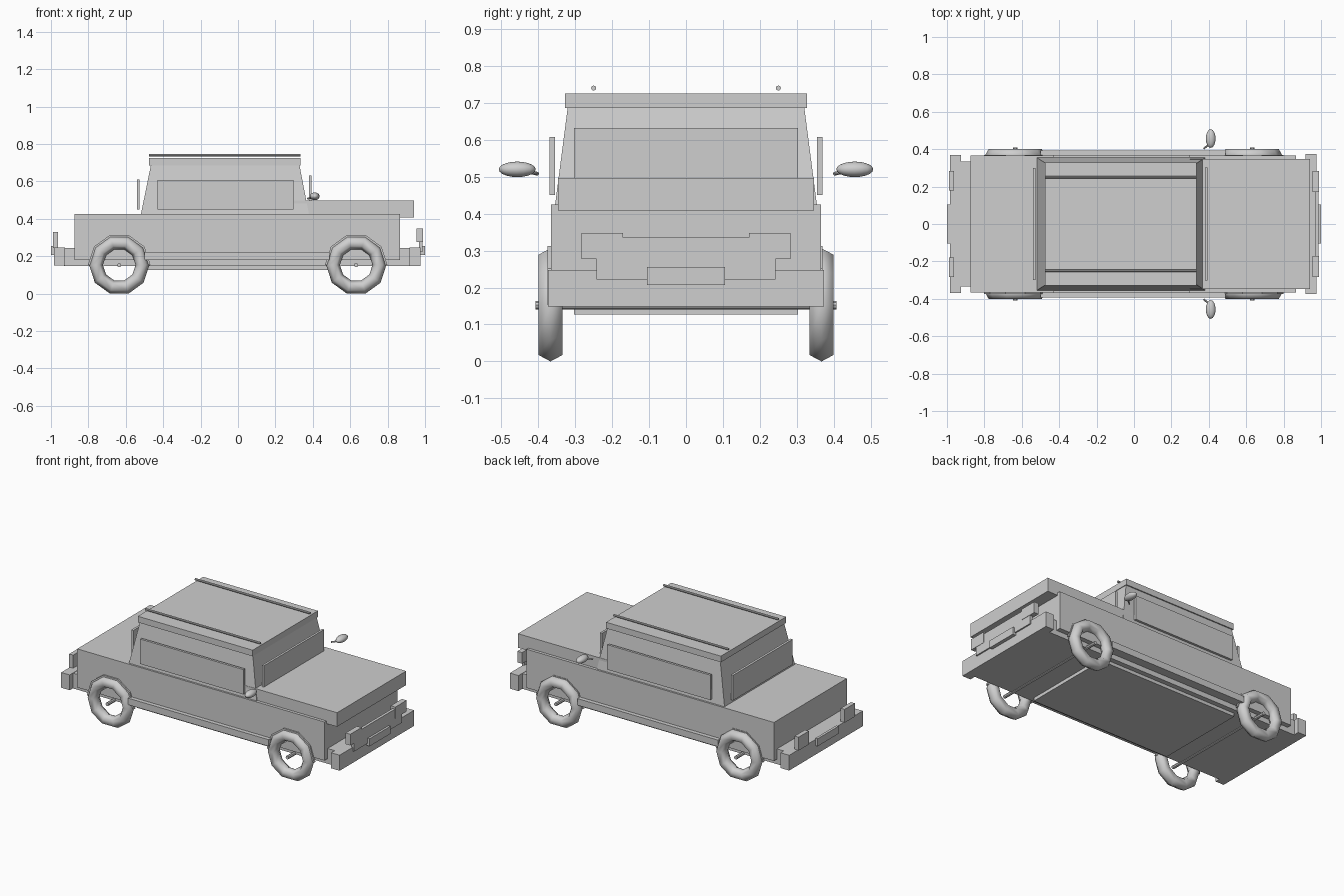
import bpy, bmesh, math
from mathutils import Vector

old = bpy.data.objects.get("Cube")
if old:
    bpy.data.objects.remove(old)

SHADE = (0.62, 0.62, 0.62, 1)
grey = bpy.data.materials.new("plain_grey")
grey.use_nodes = True
grey.diffuse_color = SHADE
grey.node_tree.nodes["Principled BSDF"].inputs["Base Color"].default_value = SHADE


def finish(name, bm, smooth=False):
    bmesh.ops.recalc_face_normals(bm, faces=bm.faces)
    mesh = bpy.data.meshes.new(name)
    bm.to_mesh(mesh)
    bm.free()
    mesh.materials.append(grey)
    ob = bpy.data.objects.new(name, mesh)
    bpy.context.collection.objects.link(ob)
    for p in mesh.polygons:
        p.use_smooth = smooth
    return ob


def frustum(name, z0, z1, low, high):
    """Box whose lower and upper rectangles are (x0, x1, y0, y1)."""
    bm = bmesh.new()
    bmesh.ops.create_cube(bm, size=2)
    for v in bm.verts:
        x0, x1, y0, y1 = high if v.co.z > 0 else low
        v.co = (x1 if v.co.x > 0 else x0, y1 if v.co.y > 0 else y0, z1 if v.co.z > 0 else z0)
    return finish(name, bm)


def box(name, x0, x1, y0, y1, z0, z1):
    return frustum(name, z0, z1, (x0, x1, y0, y1), (x0, x1, y0, y1))


def wide(name, x0, x1, half, z0, z1):
    return box(name, x0, x1, -half, half, z0, z1)


def rod(name, a, b, radius, sides=8):
    a, b = Vector(a), Vector(b)
    bm = bmesh.new()
    bmesh.ops.create_cone(bm, cap_ends=True, segments=sides, radius1=radius,
                          radius2=radius, depth=(b - a).length)
    ob = finish(name, bm)
    ob.location = (a + b) / 2
    ob.rotation_euler = (b - a).to_track_quat('Z', 'Y').to_euler()
    return ob


def ring(name, profile, centre, sides, count, smooth):
    """Sweep a closed (radius, y) profile around the y axis; capped if partial."""
    bm = bmesh.new()
    loops = []
    for i in range(count):
        a = 2 * math.pi * i / sides
        loops.append([bm.verts.new((centre[0] + r * math.cos(a), centre[1] + y,
                                    centre[2] + r * math.sin(a))) for r, y in profile])
    n = len(profile)
    full = count == sides
    for i in range(count if full else count - 1):
        p, q = loops[i], loops[(i + 1) % count]
        for k in range(n):
            bm.faces.new((p[k], p[(k + 1) % n], q[(k + 1) % n], q[k]))
    if not full:
        bm.faces.new(loops[0])
        bm.faces.new(loops[-1])
    return finish(name, bm, smooth)


# Body, bonnet and cabin
wide("body", -0.875, 0.865, 0.366, 0.18, 0.425)
wide("chassis", -0.93, 0.92, 0.335, 0.148, 0.245)
wide("floor_plate", -0.5, 0.5, 0.303, 0.127, 0.148)
wide("bonnet", 0.3, 0.94, 0.347, 0.408, 0.497)
frustum("cabin", 0.42, 0.69, (-0.52, 0.38, -0.355, 0.355), (-0.465, 0.328, -0.32, 0.32))
wide("roof", -0.475, 0.333, 0.328, 0.686, 0.725)

# Upright window panels standing just off the cabin
wide("windscreen", 0.38, 0.394, 0.303, 0.495, 0.632)
wide("rear_window", -0.541, -0.526, 0.3, 0.45, 0.61)

# Bumpers, grille and plates
wide("front_bumper", 0.917, 0.977, 0.374, 0.148, 0.247)
wide("rear_bumper", -0.985, -0.925, 0.37, 0.15, 0.247)
wide("grille", 0.968, 0.986, 0.242, 0.222, 0.335)
wide("front_plate", 0.976, 1.0, 0.105, 0.207, 0.255)
wide("rear_plate", -1.0, -0.984, 0.105, 0.207, 0.255)

# Six-sided tyre section and a thin arch lip
TYRE = [(0.124 + 0.037 * math.cos(k * math.pi / 3), 0.038 * math.sin(k * math.pi / 3))
        for k in range(6)]
LIP = [(0.15, -0.01), (0.167, -0.01), (0.167, 0.004), (0.15, 0.004)]

for side, s in (("left", 1), ("right", -1)):
    def pair(name, x0, x1, ya, yb, z0, z1):
        lo, hi = sorted((s * ya, s * yb))
        return box(side + "_" + name, x0, x1, lo, hi, z0, z1)

    pair("side_window", -0.43, 0.297, 0.355, 0.37, 0.45, 0.608)
    pair("running_board", -0.5, 0.49, 0.36, 0.392, 0.18, 0.222)
    pair("headlight", 0.955, 0.988, 0.17, 0.283, 0.277, 0.348)
    pair("tail_light", -0.99, -0.962, 0.18, 0.283, 0.245, 0.33)

    # Roof rail
    rod(side + "_roof_rail", (-0.475, s * 0.25, 0.74), (0.333, s * 0.25, 0.74), 0.007)

    # Door mirror and its stalk
    bm = bmesh.new()
    bmesh.ops.create_uvsphere(bm, u_segments=16, v_segments=10, radius=1)
    bmesh.ops.scale(bm, vec=(0.026, 0.05, 0.021), verts=bm.verts)
    bmesh.ops.translate(bm, vec=(0.41, s * 0.457, 0.52), verts=bm.verts)
    finish(side + "_mirror", bm, True)
    rod(side + "_mirror_stalk", (0.372, s * 0.402, 0.508), (0.4, s * 0.425, 0.513), 0.005)

    # Open ring wheels and arch lips
    for end, x in (("front", 0.632), ("rear", -0.635)):
        name = end + "_" + side
        ring(name + "_wheel", TYRE, (x, s * 0.367, 0.153), 10, 10, True)
        ring(name + "_arch", LIP, (x, s * 0.365, 0.153), 10, 6, False)

# Axles
for end, x in (("front", 0.632), ("rear", -0.635)):
    rod(end + "_axle", (x, -0.408, 0.152), (x, 0.408, 0.152), 0.011)
